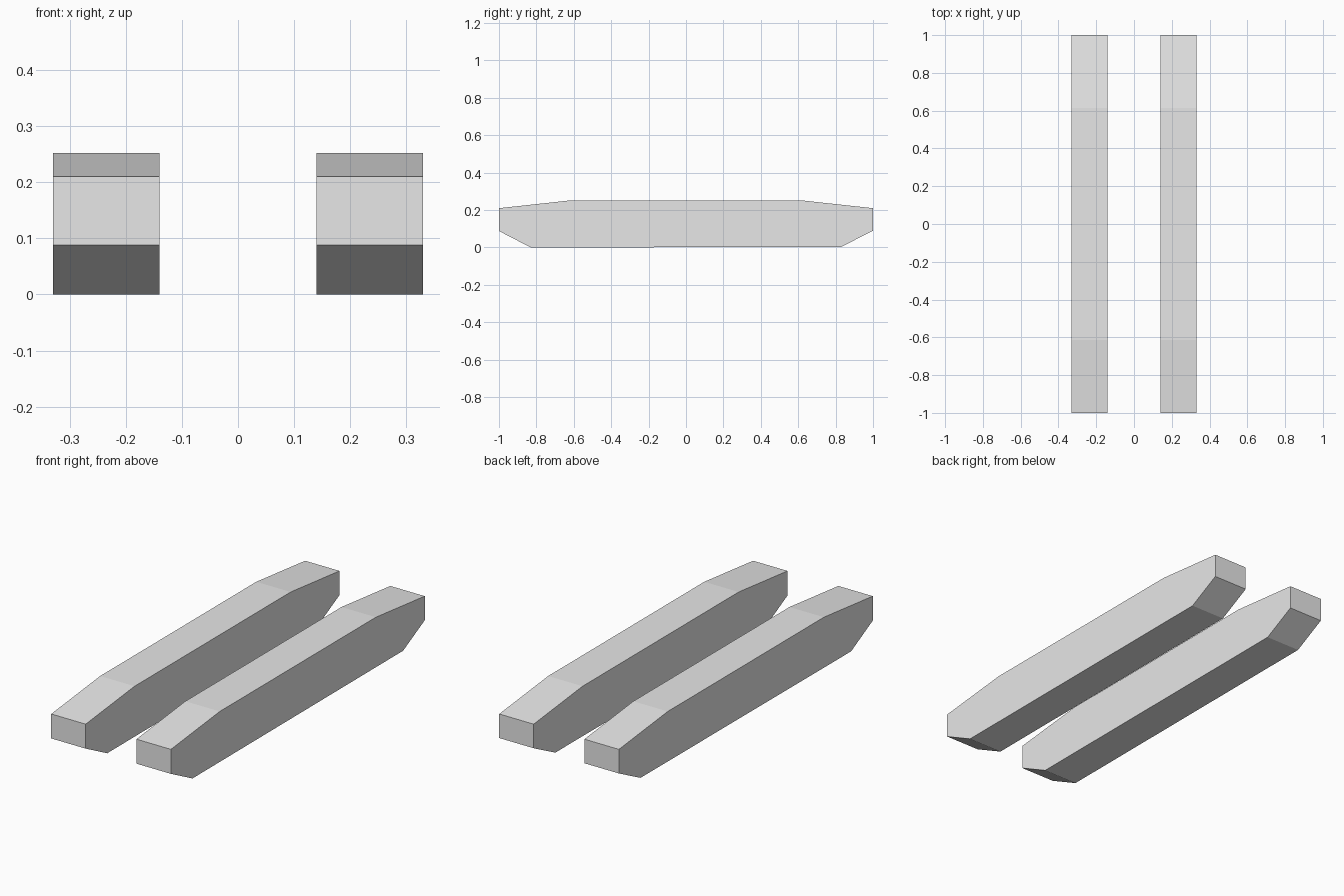
import bpy
import bmesh

cube = bpy.data.objects.get("Cube")
if cube:
    bpy.data.objects.remove(cube, do_unlink=True)

# Single light grey finish
grey = bpy.data.materials.new("light_grey")
grey.use_nodes = True
colour = (0.8, 0.8, 0.8, 1.0)
grey.diffuse_color = colour
grey.node_tree.nodes["Principled BSDF"].inputs["Base Color"].default_value = colour

# Side outline (y, z) of a beam with chamfered ends
PROFILE = [(-0.83, 0.0), (0.83, 0.003), (1.0, 0.09), (1.0, 0.21),
           (0.615, 0.252), (-0.615, 0.252), (-1.0, 0.21), (-1.0, 0.088)]
INNER, OUTER = 0.14, 0.33


def make_beam(name, x_start):
    """Extrude the side outline across the beam's width."""
    bm = bmesh.new()
    side = bm.faces.new([bm.verts.new((x_start, y, z)) for y, z in PROFILE])
    result = bmesh.ops.extrude_face_region(bm, geom=[side])
    moved = [v for v in result["geom"] if isinstance(v, bmesh.types.BMVert)]
    bmesh.ops.translate(bm, verts=moved, vec=(OUTER - INNER, 0, 0))
    # Extruding an open face keeps the start cap, giving a closed solid
    bmesh.ops.recalc_face_normals(bm, faces=bm.faces)
    mesh = bpy.data.meshes.new(name)
    bm.to_mesh(mesh)
    bm.free()
    mesh.materials.append(grey)
    obj = bpy.data.objects.new(name, mesh)
    bpy.context.collection.objects.link(obj)


# The pair of parallel beams
make_beam("left_beam", INNER)
make_beam("right_beam", -OUTER)
